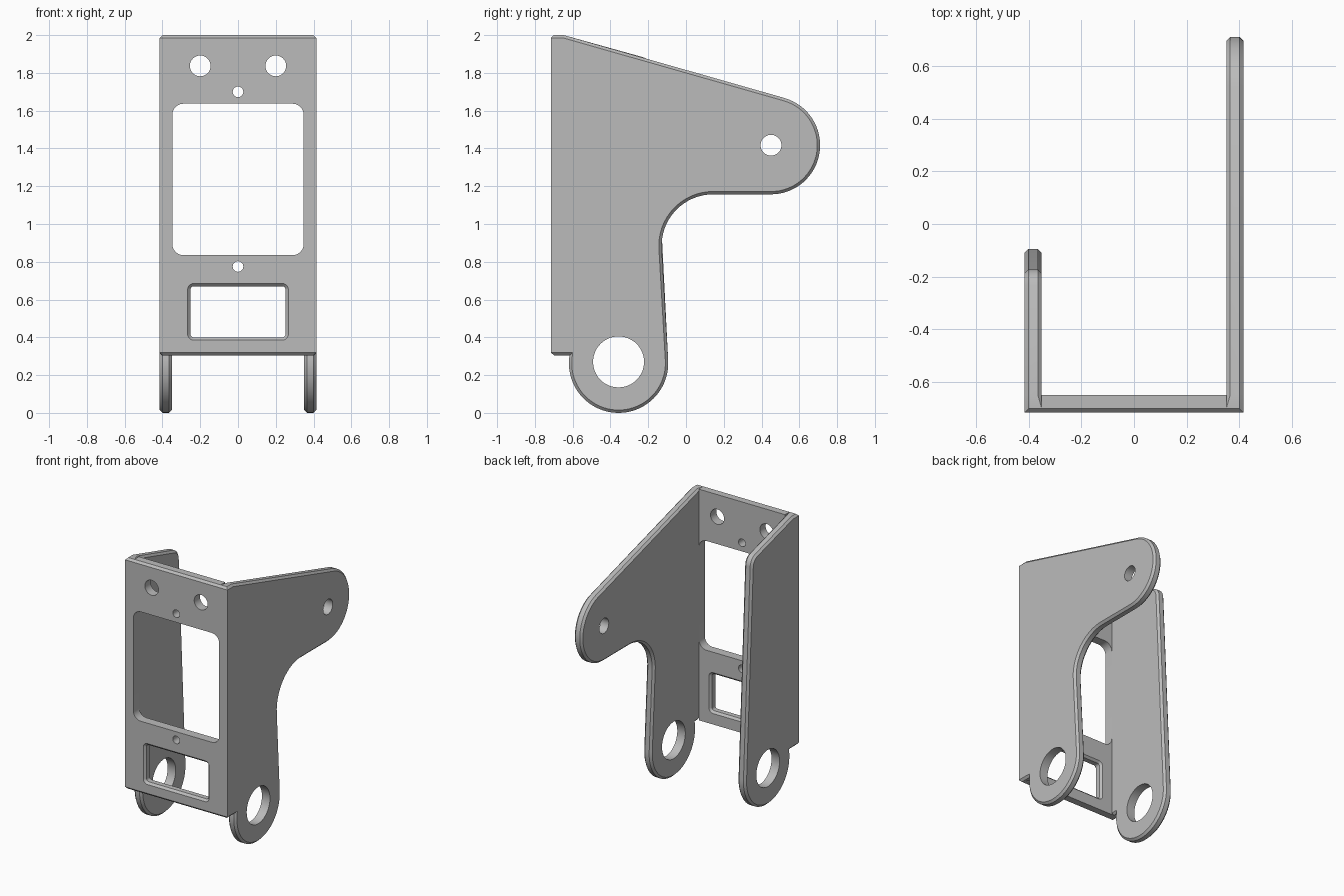
import bpy, bmesh
from math import sin, cos, radians

cube = bpy.data.objects.get("Cube")
if cube:
    bpy.data.objects.remove(cube, do_unlink=True)

grey = bpy.data.materials.new("plain_grey")
grey.use_nodes = True
colour = (0.5, 0.5, 0.5, 1)
grey.diffuse_color = colour
grey.node_tree.nodes["Principled BSDF"].inputs["Base Color"].default_value = colour

HALF, INNER = 0.415, 0.35        # outer and inner faces of the side plates
FRONT, BACK = -0.715, -0.648     # faces of the front plate
TOP, BOTTOM = 2.0, 0.305
EDGE = 0.015                     # chamfer size


def arc(cx, cy, r, start, end, steps):
    angles = [radians(start + (end - start) * i / steps) for i in range(steps + 1)]
    return [(cx + r * cos(a), cy + r * sin(a)) for a in angles]


def circle(cx, cy, r, steps=40):
    return arc(cx, cy, r, 0, 360, steps)[:-1]


def rounded_rect(half, low, high, r):
    pts = []
    corners = [(half - r, high - r), (r - half, high - r), (r - half, low + r), (half - r, low + r)]
    for i, (cx, cz) in enumerate(corners):
        pts += arc(cx, cz, r, 90 * i, 90 * i + 90, 8)
    return pts


def loft(name, axis, sections, bevel_rule=None):
    """Solid through equal-length outlines, each placed at a depth along x or y."""
    bm = bmesh.new()
    rings = []
    for depth, pts in sections:
        rings.append([bm.verts.new((depth, a, b) if axis == "x" else (a, depth, b)) for a, b in pts])
    n = len(rings[0])
    for low, high in zip(rings, rings[1:]):
        for i in range(n):
            j = (i + 1) % n
            bm.faces.new((low[i], low[j], high[j], high[i]))
    bm.faces.new(rings[0])
    bm.faces.new(rings[-1])
    bmesh.ops.recalc_face_normals(bm, faces=bm.faces)
    if bevel_rule:
        chosen = [e for e in bm.edges if bevel_rule(*[v.co for v in e.verts])]
        bmesh.ops.bevel(bm, geom=chosen, offset=EDGE * 1.0, offset_type="OFFSET",
                        segments=1, profile=0.5, affect="EDGES", clamp_overlap=False)
        bmesh.ops.recalc_face_normals(bm, faces=bm.faces)
    mesh = bpy.data.meshes.new(name)
    bm.to_mesh(mesh)
    bm.free()
    mesh.materials.append(grey)
    obj = bpy.data.objects.new(name, mesh)
    bpy.context.collection.objects.link(obj)
    return obj


def finish(obj, cutters):
    """Cut the openings, then shade curved walls smooth."""
    bpy.ops.object.select_all(action="DESELECT")
    bpy.context.view_layer.objects.active = obj
    obj.select_set(True)
    for cutter in cutters:
        cutter.hide_render = True
        mod = obj.modifiers.new("opening", "BOOLEAN")
        mod.operation, mod.solver, mod.object = "DIFFERENCE", "EXACT", cutter
        bpy.ops.object.modifier_apply(modifier=mod.name)
        bpy.data.objects.remove(cutter, do_unlink=True)
    bpy.ops.object.shade_smooth_by_angle(angle=radians(30))


def rim(a, b):
    """Outline edges of a side plate, leaving the corner with the front plate sharp."""
    if abs(a.x - b.x) > 0.001:
        return False
    limit = BACK + 0.001 if abs(a.x) < HALF - 0.01 else FRONT + EDGE + 0.001
    return max(a.y, b.y) > limit


# Side plates: shared lug and front edge, different rear outlines
lug_y, lug_z = -0.357, 0.263
lug = [(FRONT + EDGE, BOTTOM), (BACK, BOTTOM)] + arc(lug_y, lug_z, 0.263, 171, 363.2, 36)
front_edge = [(BACK, TOP), (FRONT + EDGE, TOP), (FRONT, TOP - EDGE), (FRONT, BOTTOM + EDGE)]
long_rear = arc(0.143, 0.885, 0.272, 183.2, 90, 16) + arc(0.45, 1.417, 0.26, -90, 74.3, 32)
short_rear = arc(-0.252, 1.807, 0.08, 3.2, 74.3, 10)

for name, side, rear in (("long_side_plate", 1, long_rear), ("short_side_plate", -1, short_rear)):
    outline = lug + rear + front_edge
    plate = loft(name, "x", [(side * INNER, outline), (side * HALF, outline)], rim)
    holes = [circle(lug_y, 0.27, 0.135, 48)]
    if side > 0:
        holes.append(circle(0.45, 1.417, 0.055))
    finish(plate, [loft("hole_cutter", "x", [(side * 0.3, h), (side * 0.5, h)]) for h in holes])

# Front plate with chamfered top and bottom front edges
panel = [(-INNER, BOTTOM), (INNER, BOTTOM), (INNER, TOP), (-INNER, TOP)]
front_plate = loft(
    "front_plate", "y", [(FRONT, panel), (BACK, panel)],
    lambda a, b: max(a.y, b.y) < FRONT + 0.001 and abs(a.z - b.z) < 0.001)

openings = [circle(-0.2, 1.837, 0.055), circle(0.2, 1.837, 0.055),
            circle(0, 1.7, 0.028), circle(0, 0.775, 0.028),
            rounded_rect(INNER - 0.002, 0.835, 1.637, 0.06)]
cutters = [loft("opening_cutter", "y", [(-0.8, o), (-0.6, o)]) for o in openings]

# Small window, chamfered on both faces
narrow = rounded_rect(0.252, 0.4, 0.67, 0.018)
wide = rounded_rect(0.267, 0.385, 0.685, 0.033)
cutters.append(loft("window_cutter", "y", [
    (-0.8, wide), (FRONT, wide), (FRONT + EDGE, narrow),
    (BACK - EDGE, narrow), (BACK, wide), (-0.6, wide)]))
finish(front_plate, cutters)
